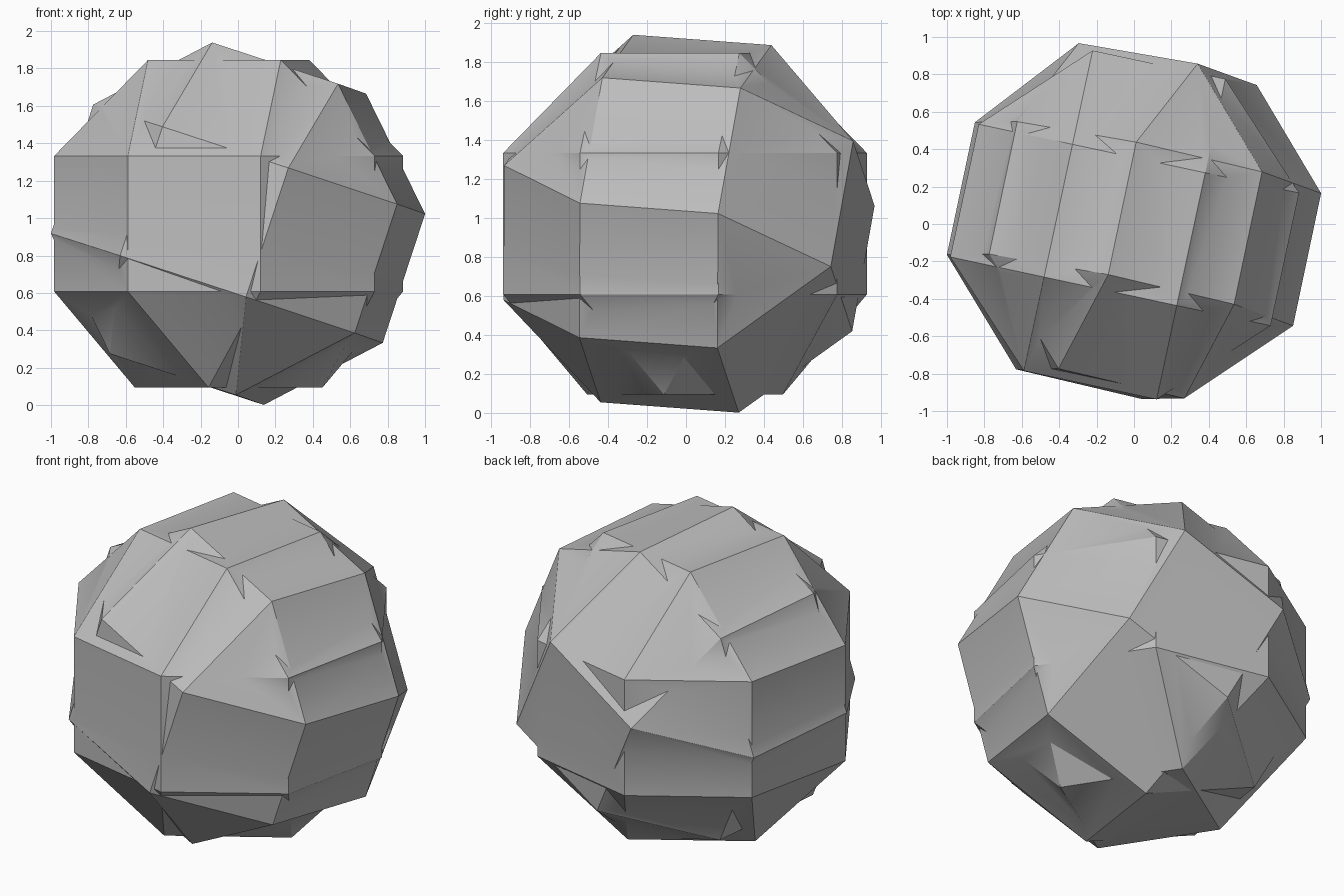
import bpy, bmesh
from math import cos, sin, pi, radians
from mathutils import Vector, Matrix

cube = bpy.data.objects.get("Cube")
if cube:
    bpy.data.objects.remove(cube, do_unlink=True)

HALF = 0.3628                    # half the edge length
RING = HALF / sin(pi / 8)        # octagonal band radius
CAP = HALF * 2 ** 0.5            # square cap radius
TALL = HALF * (1 + 2 ** 0.5)     # cap distance from the centre

stone = bpy.data.materials.new("mid_grey")
stone.use_nodes = True
GREY = (0.5, 0.5, 0.5, 1)
stone.diffuse_color = GREY
stone.node_tree.nodes["Principled BSDF"].inputs["Base Color"].default_value = GREY


def polygon(count, radius, start, z):
    return [Vector((radius * cos(start + i * 2 * pi / count),
                    radius * sin(start + i * 2 * pi / count), z)) for i in range(count)]


def faceted_solid(name, center, axis, side, turn):
    """Octagonal band closed by two square cupolas, the lower one turned by 45 degrees."""
    z = Vector(axis).normalized()
    x = (Vector(side) - z * z.dot(Vector(side))).normalized()
    frame = Matrix((x, z.cross(x), z)).transposed()
    a = radians(turn)
    points = (polygon(8, RING, a, HALF) + polygon(8, RING, a, -HALF)
              + polygon(4, CAP, a + pi / 8, TALL) + polygon(4, CAP, a + 3 * pi / 8, -TALL))
    bm = bmesh.new()
    for p in points:
        bm.verts.new(frame @ p + Vector(center))
    bmesh.ops.convex_hull(bm, input=bm.verts[:])
    bmesh.ops.dissolve_limit(bm, angle_limit=radians(2), verts=bm.verts[:], edges=bm.edges[:])
    bmesh.ops.recalc_face_normals(bm, faces=bm.faces[:])
    mesh = bpy.data.meshes.new(name)
    bm.to_mesh(mesh)
    bm.free()
    mesh.materials.append(stone)
    obj = bpy.data.objects.new(name, mesh)
    bpy.context.collection.objects.link(obj)
    return obj


# Upright and tilted solids
boulder = faceted_solid("faceted_boulder", (-0.05, -0.005, 0.97), (0, 0, 1), (1, 0, 0), 10.4)
tilted = faceted_solid("tilted_solid", (0, 0, 0.97), (-0.15, -0.71, 0.053), (1, 0, 0), 3.9)

# Merge them into one surface
join = boulder.modifiers.new("merge", "BOOLEAN")
join.operation = "UNION"
join.solver = "EXACT"
join.object = tilted
bpy.ops.object.select_all(action="DESELECT")
boulder.select_set(True)
bpy.context.view_layer.objects.active = boulder
bpy.ops.object.modifier_apply(modifier=join.name)
bpy.data.objects.remove(tilted, do_unlink=True)
bpy.ops.object.shade_smooth_by_angle(angle=radians(30))
